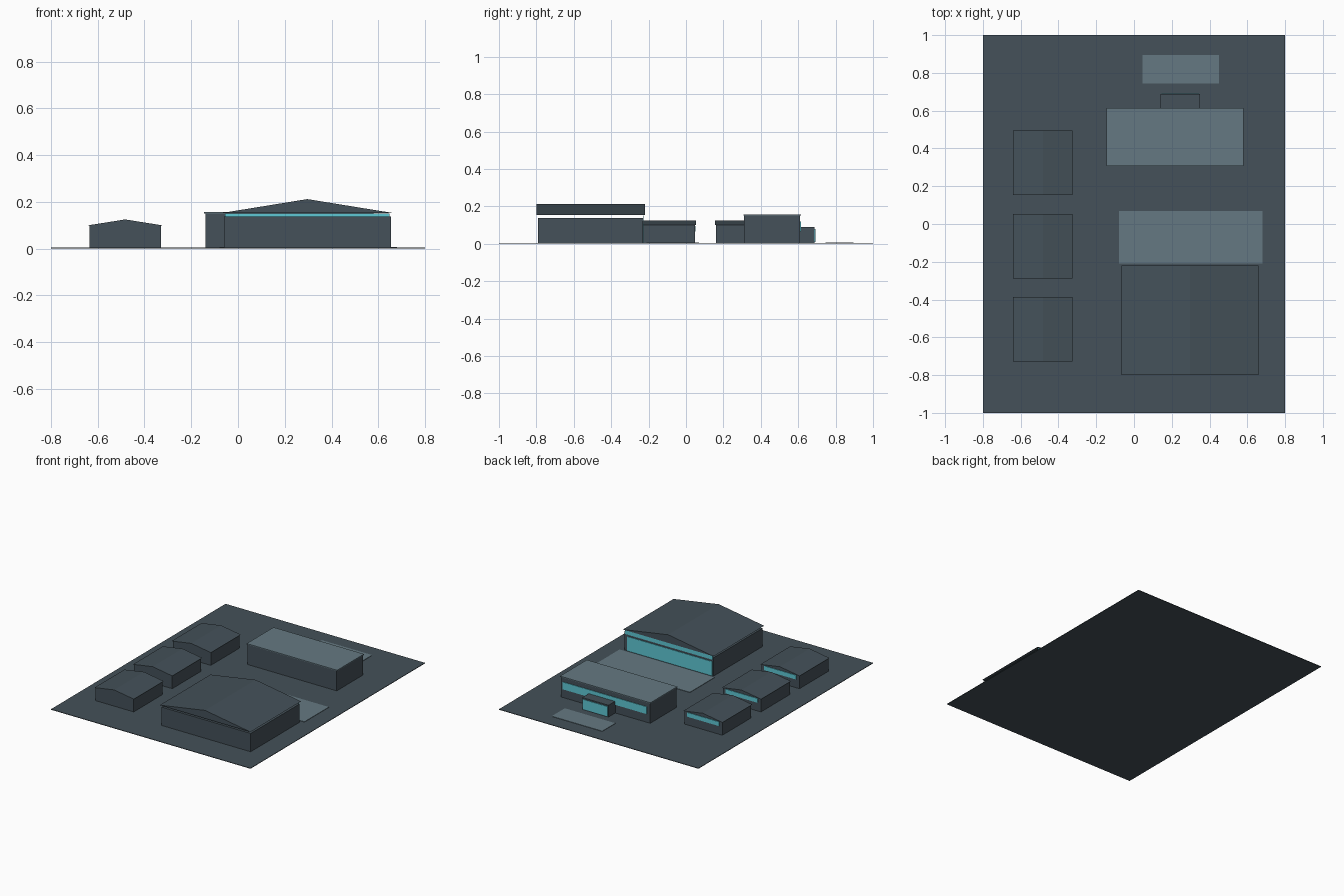
import bpy
import bmesh

if "Cube" in bpy.data.objects:
    bpy.data.objects.remove(bpy.data.objects["Cube"], do_unlink=True)


def material(name, rgb):
    mat = bpy.data.materials.new(name)
    mat.use_nodes = True
    color = (*rgb, 1)
    mat.diffuse_color = color
    bsdf = mat.node_tree.nodes["Principled BSDF"]
    bsdf.inputs["Base Color"].default_value = color
    bsdf.inputs["Roughness"].default_value = 0.8
    return mat


DARK = material("dark slate", (0.058, 0.082, 0.100))
LIGHT = material("pale slate", (0.130, 0.191, 0.223))
GLASS = material("cyan glass", (0.112, 0.578, 0.665))


def add_object(name, bm, mat):
    bmesh.ops.recalc_face_normals(bm, faces=bm.faces)
    mesh = bpy.data.meshes.new(name)
    bm.to_mesh(mesh)
    bm.free()
    mesh.materials.append(mat)
    obj = bpy.data.objects.new(name, mesh)
    bpy.context.collection.objects.link(obj)
    return obj


def prism(name, profile, y0, y1, mat):
    """Extrude an (x, z) profile along y."""
    bm = bmesh.new()
    face = bm.faces.new([bm.verts.new((x, y0, z)) for x, z in profile])
    out = bmesh.ops.extrude_face_region(bm, geom=[face])
    verts = [v for v in out["geom"] if isinstance(v, bmesh.types.BMVert)]
    bmesh.ops.translate(bm, verts=verts, vec=(0, y1 - y0, 0))
    return add_object(name, bm, mat)


def box(name, x, y, z, mat):
    profile = [(x[0], z[0]), (x[1], z[0]), (x[1], z[1]), (x[0], z[1])]
    return prism(name, profile, y[0], y[1], mat)


def gable(name, x, y, eave, ridge, mat=DARK):
    profile = [(x[0], eave), (x[1], eave), ((x[0] + x[1]) / 2, ridge)]
    return prism(name, profile, y[0], y[1], mat)


def back_plate(name, x, y, z):
    """Thin glazed plate standing on a back wall at y."""
    return box(name, x, (y - 0.001, y + 0.004), z, GLASS)


# Ground and paved aprons
G = 0.004
box("ground", (-0.8, 0.8), (-1, 1), (0, G), DARK)
box("hangar_apron", (-0.08, 0.68), (-0.21, 0.07), (G, 0.007), LIGHT)
box("entrance_apron", (0.045, 0.45), (0.745, 0.895), (G, 0.007), LIGHT)

# Large hangar: walls, raised roof, door and clerestory
box("hangar_walls", (-0.06, 0.655), (-0.79, -0.23), (G, 0.137), DARK)
gable("hangar_roof", (-0.067, 0.66), (-0.8, -0.22), 0.153, 0.212)
back_plate("hangar_door", (-0.05, 0.63), -0.23, (G, 0.108))
back_plate("hangar_clerestory", (-0.055, 0.648), -0.23, (0.122, 0.151))

# Row of small hangars
for i, y in enumerate((-0.558, -0.117, 0.325), 1):
    box(f"shed_walls_{i}", (-0.635, -0.33), (y - 0.165, y + 0.165), (G, 0.1), DARK)
    gable(f"shed_roof_{i}", (-0.64, -0.325), (y - 0.171, y + 0.171), 0.1, 0.125)
    back_plate(f"shed_window_{i}", (-0.61, -0.355), y + 0.165, (0.065, 0.096))

# Main building with flat roof and window band
box("main_walls", (-0.14, 0.575), (0.31, 0.61), (G, 0.15), DARK)
box("main_roof", (-0.145, 0.58), (0.307, 0.615), (0.15, 0.156), LIGHT)
back_plate("main_window_band", (-0.115, 0.56), 0.61, (0.065, 0.118))

# Entrance porch
box("porch", (0.14, 0.35), (0.61, 0.688), (G, 0.09), DARK)
back_plate("porch_glazing", (0.145, 0.345), 0.688, (0.008, 0.08))
